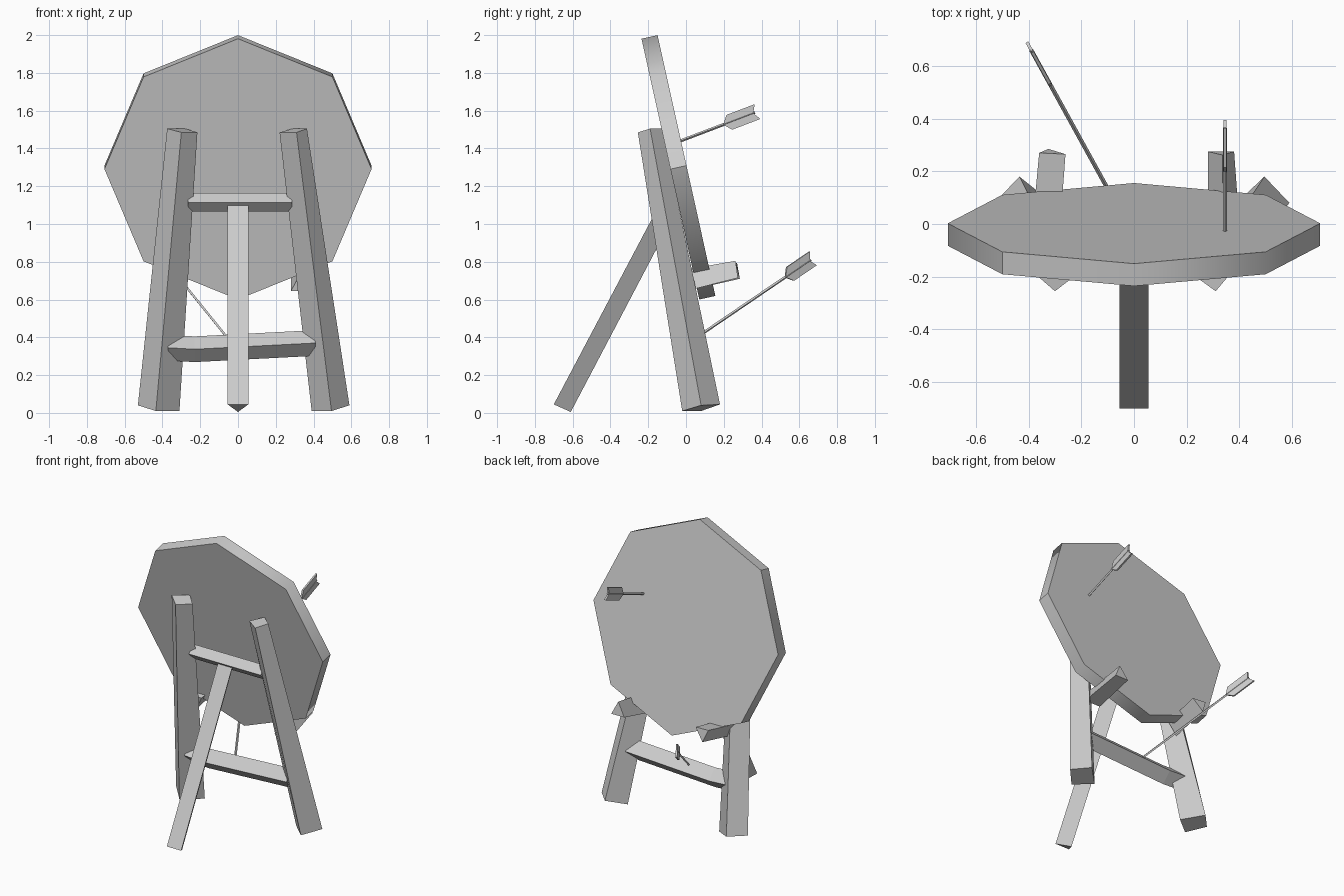
import bpy, bmesh, math
from mathutils import Vector, Matrix

default = bpy.data.objects.get("Cube")
if default:
    bpy.data.objects.remove(default, do_unlink=True)

grey = bpy.data.materials.new("plain grey")
grey.use_nodes = True
COLOUR = (0.6, 0.6, 0.6, 1)
grey.diffuse_color = COLOUR
grey.node_tree.nodes["Principled BSDF"].inputs["Base Color"].default_value = COLOUR


def finish(name, bm):
    bmesh.ops.recalc_face_normals(bm, faces=bm.faces[:])
    mesh = bpy.data.meshes.new(name)
    bm.to_mesh(mesh)
    bm.free()
    mesh.materials.append(grey)
    obj = bpy.data.objects.new(name, mesh)
    bpy.context.collection.objects.link(obj)
    return obj


def skin(bm, rings):
    """Join matching rings of points into a capped solid."""
    loops = [[bm.verts.new(p) for p in ring] for ring in rings]
    n = len(loops[0])
    for a, b in zip(loops, loops[1:]):
        for i in range(n):
            j = (i + 1) % n
            bm.faces.new((a[i], a[j], b[j], b[i]))
    bm.faces.new(loops[0])
    bm.faces.new(loops[-1])


def loft(name, rings):
    bm = bmesh.new()
    skin(bm, rings)
    return finish(name, bm)


# Round board: a tilted octagon with a partly smooth rim
bm = bmesh.new()
tilt = Matrix.Rotation(math.radians(-77.5), 4, 'X')
bmesh.ops.create_cone(bm, cap_ends=True, segments=8, radius1=0.707, radius2=0.707,
                      depth=0.087, matrix=Matrix.Translation((0, -0.04, 1.3)) @ tilt)
board = finish("board", bm)
bpy.context.view_layer.objects.active = board
board.select_set(True)
bpy.ops.object.shade_smooth_by_angle(angle=math.radians(60))
board.select_set(False)
for edge in board.data.edges:
    mid = sum((board.data.vertices[v].co for v in edge.vertices), Vector()) / 2
    if mid.x > 0.7 or (mid.x < -0.4 and mid.z > 1.7):
        edge.use_edge_sharp = True


# Front legs: tapered diamonds; rings run front, inner, back, outer
def leg(name, s, foot, top):
    f, fi, fo = foot
    t, ti, to = top
    loft(name, [
        [(s * f, -0.02, 0.01), (s * fi, 0.08, 0.01), (s * f, 0.18, 0.045), (s * fo, 0.08, 0.04)],
        [(s * t, -0.255, 1.485), (s * ti, -0.19, 1.485),
         (s * (t - 0.02), -0.125, 1.505), (s * to, -0.19, 1.505)]])


leg("right_leg", -1, (0.435, 0.31, 0.53), (0.30, 0.215, 0.375))
leg("left_leg", 1, (0.495, 0.39, 0.59), (0.31, 0.22, 0.365))

# Rear prop: a triangular post
loft("rear_prop", [
    [(-0.055, -0.7, 0.045), (0.055, -0.7, 0.045), (0, -0.61, 0.005)],
    [(-0.055, -0.137, 1.11), (0.055, -0.137, 1.11), (0, -0.05, 1.07)]])


# Crossbars: diamond section along x
def crossbar(name, y, r, stations):
    loft(name, [[(x, y - r, z), (x, y, z + r), (x, y + r, z), (x, y, z - r)]
                for x, z in stations])


crossbar("upper_crossbar", -0.11, 0.05, [(-0.265, 1.115), (0.285, 1.115)])
crossbar("lower_crossbar", 0.01, 0.068, [(-0.37, 0.345), (-0.23, 0.337), (0.41, 0.37)])

# Pegs that hold the board: triangular, one point up and one point down
loft("left_peg", [
    [(0.28, 0.0, 0.645), (0.40, 0.0, 0.645), (0.34, -0.02, 0.755)],
    [(0.28, 0.275, 0.715), (0.38, 0.275, 0.715), (0.335, 0.262, 0.805)]])
loft("right_peg", [
    [(-0.385, 0.0, 0.745), (-0.28, 0.0, 0.745), (-0.33, 0.02, 0.65)],
    [(-0.36, 0.27, 0.795), (-0.26, 0.265, 0.79), (-0.325, 0.285, 0.71)]])


# Arrows: thin square shaft with two swept vanes in the upright plane
def arrow(name, tip, tail):
    tip, tail = Vector(tip), Vector(tail)
    d = (tail - tip).normalized()
    side = d.cross(Vector((0, 0, 1))).normalized()
    up = side.cross(d)
    bm = bmesh.new()
    r = 0.008
    skin(bm, [[p + side * r, p + up * r, p - side * r, p - up * r] for p in (tip, tail)])
    for s in (-1, 1):
        outline = [(-0.18, 0), (-0.145, 0.042), (0.015, 0.042), (-0.01, 0)]
        skin(bm, [[tail + d * a + up * b * s + side * k for a, b in outline]
                  for k in (-0.006, 0.006)])
    finish(name, bm)


arrow("board_arrow", (0.345, -0.06, 1.428), (0.345, 0.365, 1.59))
arrow("crossbar_arrow", (-0.04, 0.025, 0.378), (-0.39, 0.66, 0.81))
